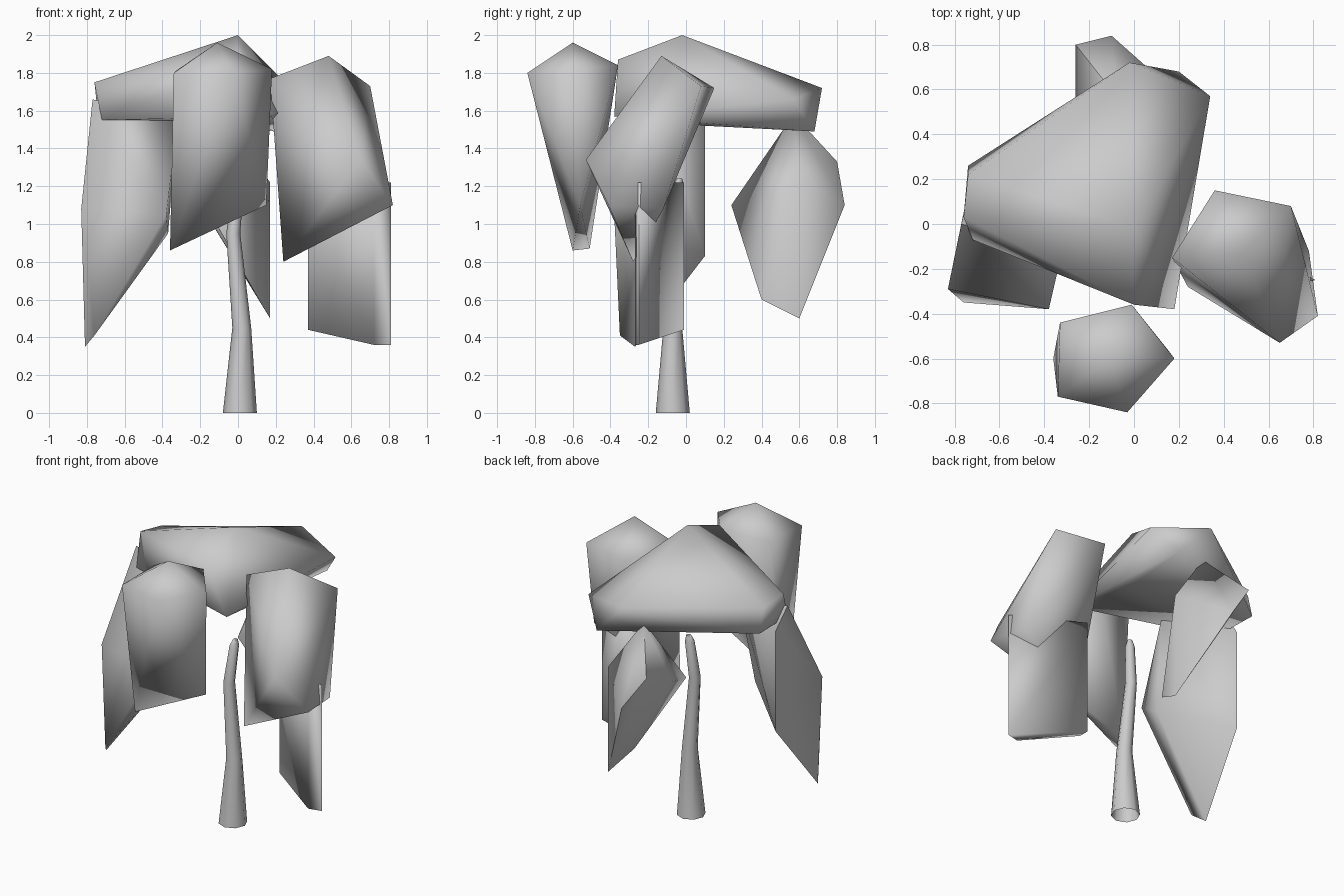
import bpy, bmesh, math

if "Cube" in bpy.data.objects:
    bpy.data.objects.remove(bpy.data.objects["Cube"])


def finish(bm, name, angle):
    bmesh.ops.recalc_face_normals(bm, faces=bm.faces)
    me = bpy.data.meshes.new(name)
    bm.to_mesh(me)
    bm.free()
    ob = bpy.data.objects.new(name, me)
    bpy.context.collection.objects.link(ob)
    bpy.ops.object.select_all(action='DESELECT')
    ob.select_set(True)
    bpy.context.view_layer.objects.active = ob
    bpy.ops.object.shade_smooth_by_angle(angle=math.radians(angle))


def foliage(name, *points):
    """Faceted leaf clump: convex hull of a few corner points."""
    bm = bmesh.new()
    verts = [bm.verts.new(p) for p in points]
    res = bmesh.ops.convex_hull(bm, input=verts)
    junk = {g for g in res["geom_interior"] + res["geom_unused"]
            if isinstance(g, bmesh.types.BMVert)}
    bmesh.ops.delete(bm, geom=list(junk), context='VERTS')
    finish(bm, name, 95)


def trunk(name, path, sides=8):
    """Tapered bent trunk, open at the foot: path holds (x, y, z, radius)."""
    bm = bmesh.new()
    rings = []
    for x, y, z, r in path:
        rings.append([bm.verts.new((x + r * math.cos(a), y + r * math.sin(a), z))
                      for a in (math.tau * i / sides for i in range(sides))])
    for lo, hi in zip(rings, rings[1:]):
        for i in range(sides):
            j = (i + 1) % sides
            bm.faces.new((lo[i], lo[j], hi[j], hi[i]))
    bm.faces.new(rings[-1])
    finish(bm, name, 65)


trunk("trunk", [(0.01, -0.07, 0, 0.09), (0.02, -0.07, 0.45, 0.05),
                (-0.025, -0.06, 0.95, 0.037), (0.0, -0.04, 1.2, 0.03),
                (0.005, -0.035, 1.24, 0.015)])

# Wide crown on top
foliage("crown", (0, -0.02, 2.0), (0, -0.36, 1.87), (-0.02, 0.72, 1.72),
        (0.34, 0.57, 1.66), (0.2, 0.68, 1.49), (-0.74, 0.22, 1.72),
        (-0.76, 0.03, 1.75), (-0.72, -0.07, 1.55), (-0.74, 0.26, 1.56),
        (0.18, -0.38, 1.57), (0.21, -0.15, 1.6), (0.12, 0.1, 1.52))

# Drooping clump in front
foliage("front_clump", (-0.11, -0.6, 1.96), (-0.03, -0.84, 1.8),
        (0.18, -0.6, 1.82), (-0.01, -0.36, 1.84), (-0.34, -0.77, 1.8),
        (-0.33, -0.44, 1.81), (-0.36, -0.6, 0.86), (-0.34, -0.51, 0.87),
        (-0.33, -0.61, 0.96), (0.15, -0.56, 1.1))

# Leaning clump on the right
foliage("right_clump", (0.48, -0.13, 1.89), (0.36, 0.15, 1.72),
        (0.7, 0.08, 1.73), (0.17, -0.15, 1.77), (0.65, -0.53, 1.34),
        (0.82, -0.41, 1.1), (0.24, -0.28, 0.8), (0.78, -0.12, 1.08))

# Thin hanging clump below it
foliage("right_hanging_clump",
        *[(x, y, z) for x, y, low in ((0.37, -0.01, 0.44), (0.37, -0.08, 0.44),
                                      (0.72, -0.27, 0.36), (0.81, -0.25, 0.36))
          for z in (low, 1.22)])

# Long clump on the left
foliage("left_clump", (-0.77, 0.0, 1.66), (-0.83, -0.29, 1.08),
        (-0.81, -0.27, 0.35), (-0.76, -0.35, 0.41), (-0.38, -0.38, 1.05),
        (-0.37, -0.22, 0.95), (-0.75, 0.1, 0.83), (-0.75, 0.1, 1.52),
        (-0.32, -0.12, 1.54))

# Clump hanging at the back
foliage("back_clump", (-0.08, 0.57, 1.58), (0.17, 0.6, 1.22),
        (-0.26, 0.8, 1.33), (-0.26, 0.52, 1.2), (-0.1, 0.84, 1.1),
        (0.17, 0.6, 0.5), (0.11, 0.4, 0.6), (-0.17, 0.24, 1.1))
